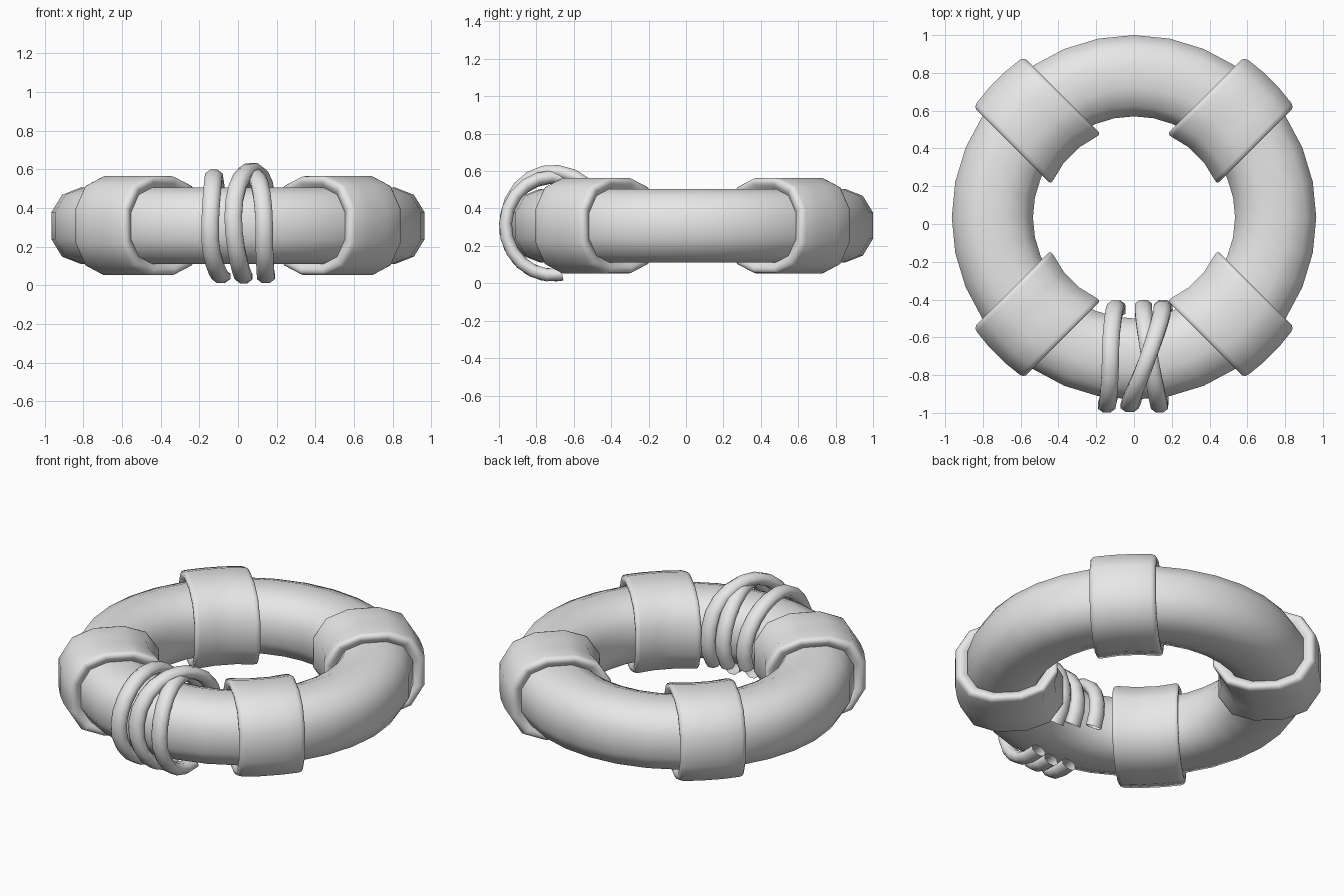
import bpy, bmesh, math

if "Cube" in bpy.data.objects:
    bpy.data.objects.remove(bpy.data.objects["Cube"], do_unlink=True)

CENTRE_Y, CENTRE_Z, RING_R = 0.035, 0.308, 0.75

grey = bpy.data.materials.new("plain grey")
grey.use_nodes = True
grey.diffuse_color = (0.8, 0.8, 0.8, 1)
grey.node_tree.nodes["Principled BSDF"].inputs["Base Color"].default_value = (0.8, 0.8, 0.8, 1)

# Twelve-sided tube section, mirrored from one quadrant
quadrant = [(0.215, 0.07), (0.16, 0.16), (0.065, 0.197)]
section = (quadrant + [(-a, b) for a, b in reversed(quadrant)]
           + [(-a, -b) for a, b in quadrant] + [(a, -b) for a, b in reversed(quadrant)])


def skin(name, rings, closed=False):
    """Join a list of equal point loops into a smooth tube."""
    bm = bmesh.new()
    loops = [[bm.verts.new(p) for p in ring] for ring in rings]
    n = len(loops[0])
    for i in range(len(loops) - (0 if closed else 1)):
        one, two = loops[i], loops[(i + 1) % len(loops)]
        for j in range(n):
            k = (j + 1) % n
            bm.faces.new((one[j], one[k], two[k], two[j]))
    bmesh.ops.recalc_face_normals(bm, faces=bm.faces)
    mesh = bpy.data.meshes.new(name)
    bm.to_mesh(mesh)
    bm.free()
    obj = bpy.data.objects.new(name, mesh)
    bpy.context.collection.objects.link(obj)
    mesh.materials.append(grey)
    bpy.ops.object.select_all(action="DESELECT")
    obj.select_set(True)
    bpy.context.view_layer.objects.active = obj
    bpy.ops.object.shade_smooth_by_angle(angle=math.radians(60))
    return obj


# Float ring
SEGMENTS = 32
rings = []
for i in range(SEGMENTS):
    t = math.tau * i / SEGMENTS
    rings.append([((RING_R + a) * math.cos(t), (RING_R + a) * math.sin(t), b) for a, b in section])
ring = skin("float_ring", rings, closed=True)
ring.location = (0, CENTRE_Y, CENTRE_Z)

# Four wrapped bands with parallel ends and rounded rims: (offset along ring, section scale)
half = [(0.165, 0.98), (0.18, 1.08), (0.187, 1.15), (0.187, 1.22), (0.178, 1.28), (0.16, 1.3), (0.06, 1.3)]
stations = [(-s, k) for s, k in half] + [(s, k) for s, k in reversed(half)]
for i, side in enumerate(("back_left", "back_right", "front_right", "front_left")):
    rings = []
    for s, k in stations:
        rings.append([(math.sqrt((RING_R + a * k) ** 2 - s * s), s, b * k) for a, b in section])
    band = skin("band_" + side, rings)
    band.location = (0, CENTRE_Y, CENTRE_Z)
    band.rotation_euler.z = math.radians(45 + 90 * i)


def blend(keys, t):
    """Smoothly interpolate (angle, value) keys."""
    for (t0, v0), (t1, v1) in zip(keys, keys[1:]):
        if t <= t1:
            u = max(0, (t - t0) / (t1 - t0))
            return v0 + (v1 - v0) * u * u * (3 - 2 * u)
    return keys[-1][1]


def rope(name, start, end, drift, rise):
    """Open hollow coil round the front of the ring; angle 0 is the inner side, 90 the top."""
    rings, steps = [], 18
    for i in range(steps + 1):
        deg = start + (end - start) * i / steps
        t = math.radians(deg)
        x = blend(drift, deg)
        ry = 0.28 if math.cos(t) > 0 else 0.25
        rz = rise if math.sin(t) > 0 else 0.265
        loop = []
        for j in range(8):
            w = math.tau * (j + 0.5) / 8
            out, across = 0.037 * math.cos(w), 0.049 * math.sin(w)
            loop.append((x + across, RING_R * -1 + CENTRE_Y + (ry + out) * math.cos(t),
                         CENTRE_Z + (rz + out) * math.sin(t)))
        rings.append(loop)
    return skin(name, rings)


# Three rope coils, the middle one crossing over its neighbour
rope("rope_right", -25, 279, [(-25, -0.09), (90, -0.125), (190, -0.145), (279, -0.085)], 0.257)
rope("rope_middle", -38, 275, [(-38, 0.16), (20, 0.15), (170, -0.025), (275, 0.03)], 0.292)
rope("rope_left", -32, 281, [(-32, 0.05), (20, 0.05), (180, 0.135), (281, 0.145)], 0.262)
